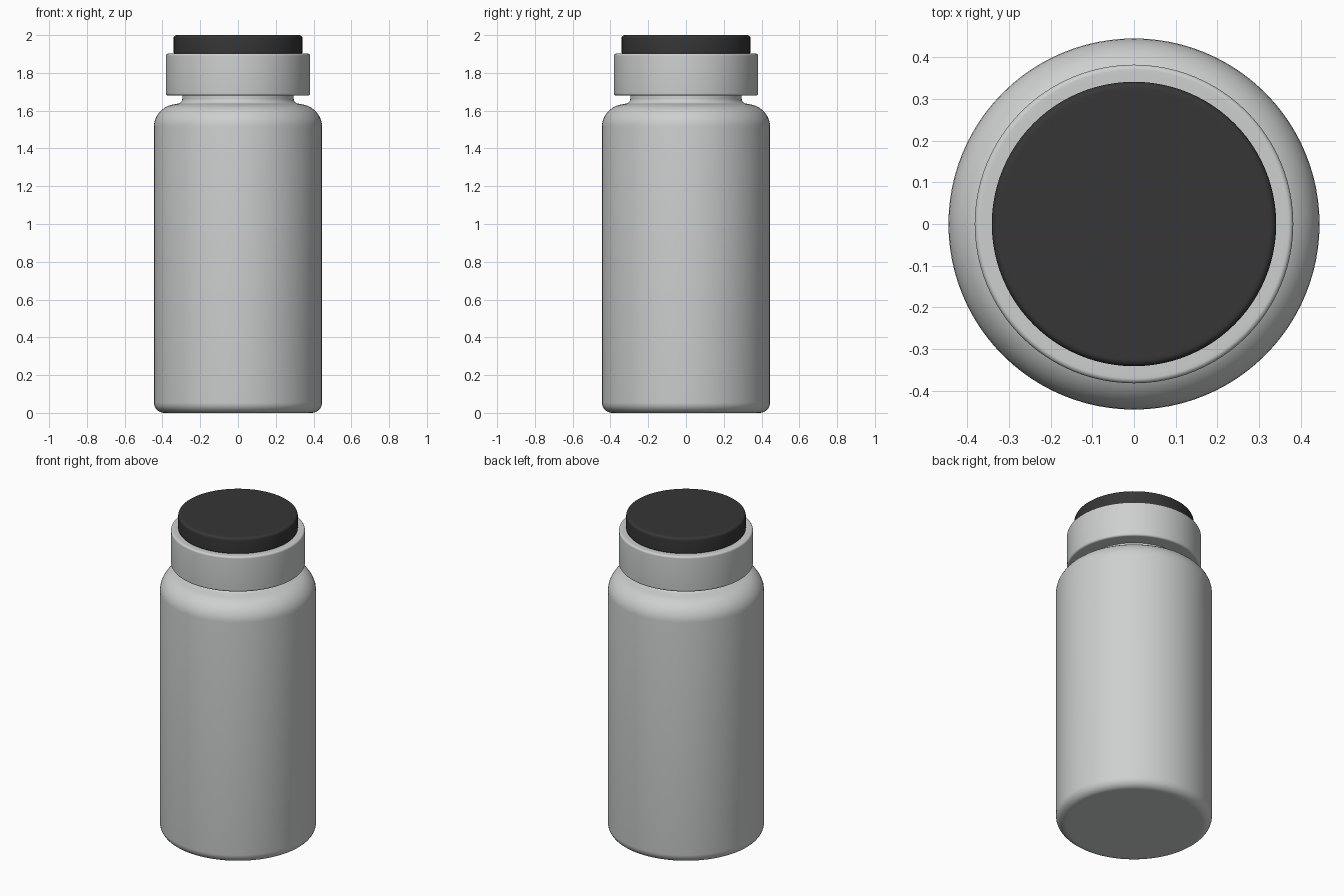
import bpy
import bmesh
import math
from mathutils import Vector

SEGMENTS = 96
ARC_STEPS = 8

if "Cube" in bpy.data.objects:
    bpy.data.objects.remove(bpy.data.objects["Cube"], do_unlink=True)


def make_material(name, colour):
    mat = bpy.data.materials.new(name)
    mat.use_nodes = True
    mat.diffuse_color = colour
    bsdf = next(n for n in mat.node_tree.nodes if n.type == "BSDF_PRINCIPLED")
    bsdf.inputs["Base Color"].default_value = colour
    bsdf.inputs["Roughness"].default_value = 0.5
    return mat


def rounded(corners):
    """Replace every corner (radius, height, fillet) by a smooth arc."""
    pts = [Vector((r, z)) for r, z, _ in corners]
    out = [pts[0]]
    for i in range(1, len(pts) - 1):
        corner, fillet = pts[i], corners[i][2]
        if fillet == 0:
            out.append(corner)
            continue
        a = (pts[i - 1] - corner).normalized() * fillet
        b = (pts[i + 1] - corner).normalized() * fillet
        for k in range(ARC_STEPS + 1):
            t = k / ARC_STEPS * math.pi / 2
            out.append(corner + a * (1 - math.sin(t)) + b * (1 - math.cos(t)))
    out.append(pts[-1])
    return out


def lathe(name, corners, mat):
    """Spin a rounded profile about the z axis into a closed solid."""
    bm = bmesh.new()
    verts = [bm.verts.new((p.x, 0, p.y)) for p in rounded(corners)]
    edges = [bm.edges.new(pair) for pair in zip(verts, verts[1:])]
    bmesh.ops.spin(bm, geom=verts + edges, cent=(0, 0, 0), axis=(0, 0, 1),
                   angle=math.tau, steps=SEGMENTS)
    bmesh.ops.remove_doubles(bm, verts=bm.verts, dist=1e-5)
    bmesh.ops.recalc_face_normals(bm, faces=bm.faces)
    mesh = bpy.data.meshes.new(name)
    bm.to_mesh(mesh)
    bm.free()
    mesh.materials.append(mat)
    obj = bpy.data.objects.new(name, mesh)
    bpy.context.collection.objects.link(obj)
    bpy.ops.object.select_all(action="DESELECT")
    obj.select_set(True)
    bpy.context.view_layer.objects.active = obj
    bpy.ops.object.shade_smooth_by_angle(angle=math.radians(35))
    return obj


light_grey = make_material("light_grey", (0.61, 0.63, 0.625, 1))
black = make_material("black", (0.037, 0.037, 0.037, 1))

# Bottle with rounded base, sloping shoulder and short neck
lathe("bottle_body", [
    (0, 0, 0), (0.38, 0, 0), (0.445, 0, 0.055),
    (0.445, 1.612, 0.095), (0.295, 1.642, 0.02),
    (0.295, 1.72, 0), (0, 1.72, 0),
], light_grey)

# Wide collar around the neck
lathe("collar", [
    (0, 1.68, 0), (0.36, 1.68, 0), (0.382, 1.68, 0.012),
    (0.382, 1.902, 0.012), (0.36, 1.902, 0), (0, 1.902, 0),
], light_grey)

# Lid insert with softened rims
lathe("lid", [
    (0, 1.895, 0), (0.31, 1.895, 0), (0.341, 1.895, 0.016),
    (0.341, 2, 0.016), (0.315, 2, 0), (0, 2, 0),
], black)
